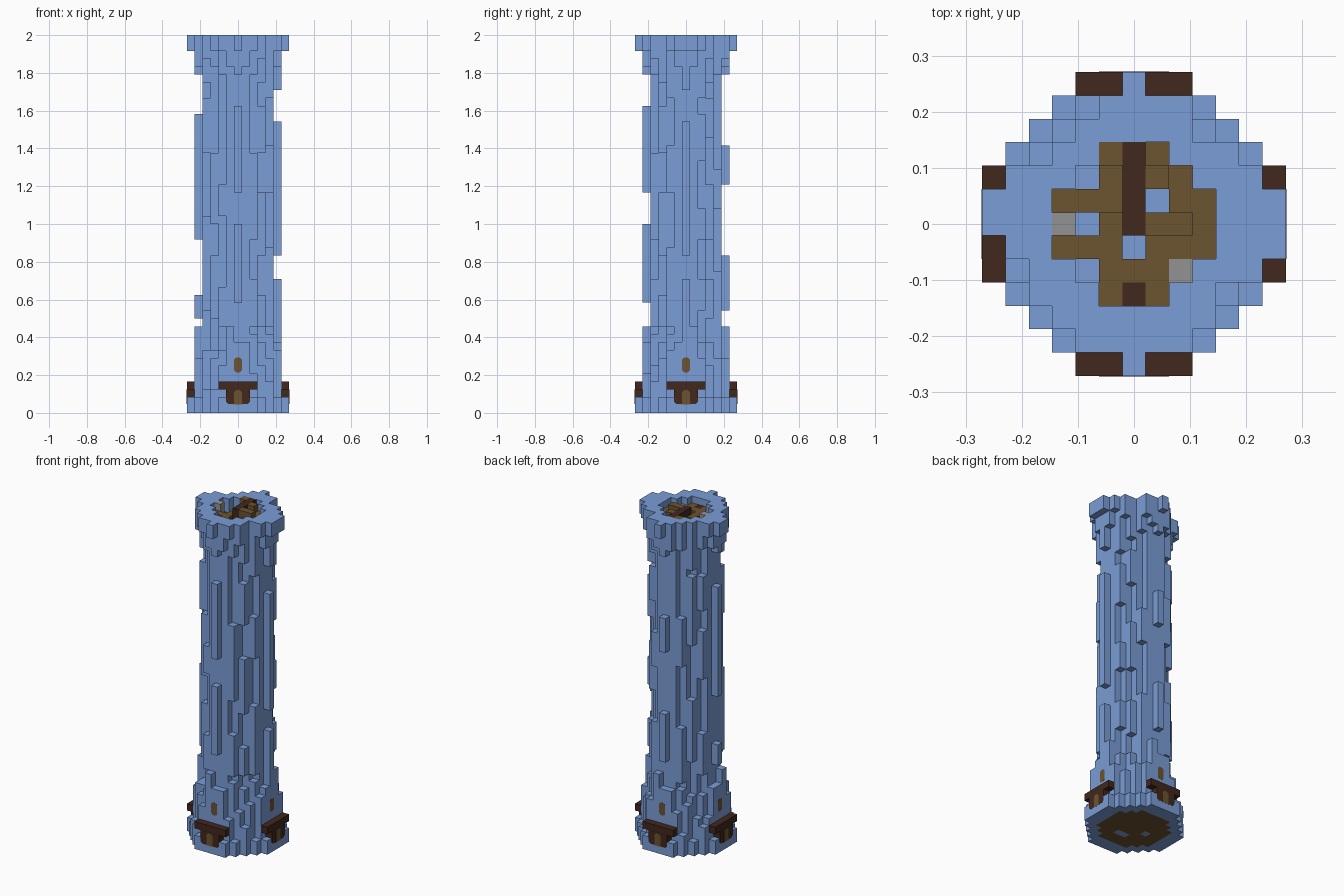
import bpy
import bmesh
import random
from mathutils import Vector

random.seed(4)
U = 2 / 48          # size of one block
TOP = 48            # height in blocks
taken = set()       # blocks already used by a part

cube = bpy.data.objects.get("Cube")
if cube:
    bpy.data.objects.remove(cube)


def material(name, rgb):
    mat = bpy.data.materials.new(name)
    mat.use_nodes = True
    mat.diffuse_color = (*rgb, 1)
    mat.node_tree.nodes["Principled BSDF"].inputs["Base Color"].default_value = (*rgb, 1)
    return mat


BLUE = material("blue stone", (0.195, 0.337, 0.67))
DARK = material("dark timber", (0.053, 0.021, 0.012))
WOOD = material("brown wood", (0.15, 0.087, 0.03))
GREY = material("grey stone", (0.29, 0.29, 0.29))


def make_object(name, bm, mat):
    mesh = bpy.data.meshes.new(name)
    bm.to_mesh(mesh)
    bm.free()
    mesh.materials.append(mat)
    obj = bpy.data.objects.new(name, mesh)
    bpy.context.collection.objects.link(obj)


def blocks(name, cells, mat):
    """Skin a set of blocks with quads on every open side."""
    cells = set(cells) - taken
    taken.update(cells)
    bm = bmesh.new()
    for cell in cells:
        c = Vector(cell)
        for axis in range(3):
            for sign in (-1, 1):
                n = Vector((0, 0, 0))
                n[axis] = sign
                if tuple(int(v) for v in c + n) in cells:
                    continue
                a = Vector((0, 0, 0))
                a[(axis + 1) % 3] = 1
                b = n.cross(a)
                mid = c + Vector((0, 0, 0.5)) + n / 2
                corners = [mid + (a * s + b * t) / 2
                           for s, t in ((-1, -1), (1, -1), (1, 1), (-1, 1))]
                bm.faces.new([bm.verts.new(p * U) for p in corners])
    bmesh.ops.remove_doubles(bm, verts=bm.verts, dist=U / 100)
    make_object(name, bm, mat)


def octagon(reach, diagonal):
    span = range(-reach, reach + 1)
    return {(i, j) for i in span for j in span if abs(i) + abs(j) <= diagonal}


def column(cell, low, high):
    return {(*cell, k) for k in range(low, high)}


def four_sides(side, out):
    """The same position on each of the four walls."""
    return [(side, -out), (out, side), (-side, out), (-out, -side)]


core = octagon(4, 5)
well = octagon(3, 4)
foot = octagon(6, 8)
PIT = 44            # depth of the gaps between the planks

# timber underside of the base, with a few stones showing through
gaps = {(-2, 0), (0, -2), (1, -2)}
blocks("base_floor", {(i, j, 0) for i, j in octagon(4, 6) - gaps}, WOOD)

# porch roofs and porch walls on the four sides
porch = set()
for s in range(-2, 3):
    for cell in four_sides(s, 6):
        porch |= column(cell, 2 if abs(s) < 2 else 3, 4)
blocks("porches", porch, DARK)

# planks, beam and loose stones in the open top
beam = {(0, j, k) for j in range(4) for k in range(PIT, TOP)}
blocks("top_beam", beam | column((0, -3), PIT, 47), DARK)
blocks("loose_stones", column((-3, 0), PIT, TOP) | column((2, -2), PIT, 47), GREY)
planks = set()
for cell in well - {(1, 1), (0, -1), (-2, 0), (-2, 2), (-2, -2)}:
    if cell in {(-1, 3), (1, 2), (1, 0), (2, 0)}:
        level = TOP
    else:
        level = 46 if cell[0] < 0 < cell[1] else 47
    planks |= column(cell, PIT, level)
blocks("top_planks", planks, WOOD)

# main shaft with its hollow top
shaft = set()
for cell in core:
    shaft |= column(cell, 0, PIT if cell in well else TOP)
blocks("shaft", shaft, BLUE)

# flared base with uneven buttress tops
base = set()
for cell in sorted(foot - core):
    i, j = abs(cell[0]), abs(cell[1])
    if max(i, j) == 6:
        height = 2
    elif i + j == 8:
        height = random.randint(2, 4)
    elif min(i, j) == 0:
        height = 9
    elif min(i, j) == 1:
        height = 11 if cell[0] * cell[1] > 0 else 9
    elif i + j == 7:
        height = random.randint(5, 8)
    else:
        height = random.randint(8, 10)
    base |= column(cell, 0, height)
blocks("base", base, BLUE)

# rim hanging down in uneven lengths
missing = {(-2, 5), (-3, 4), (-4, 3), (4, -3), (-5, -2), (3, 4)}
rim = set()
for cell in sorted(octagon(5, 7) - core - missing):
    i, j = abs(cell[0]), abs(cell[1])
    if i + j == 7:
        low = random.randint(45, 46)
    elif min(i, j) > 1:
        low = random.randint(40, 45)
    else:
        low = 43 + min(i, j)
    rim |= column(cell, low, TOP)
for cell in four_sides(0, 6) + [(6, 1), (6, -1), (-6, 1)]:
    rim |= column(cell, 46, TOP)
blocks("rim", rim, BLUE)

# raised ribs on the shaft, first the four middle ones
ribs = set()
for cell, runs in (((5, 0), ((9, 17), (20, 37), (41, 48))),
                   ((-5, 0), ((12, 15), (22, 38))),
                   ((0, -5), ((14, 24), (28, 39))),
                   ((0, 5), ((13, 20), (29, 34)))):
    for low, high in runs:
        ribs |= column(cell, low, high)
# ribs on the slanted corners
for cell in sorted(octagon(4, 6) - core):
    k = random.randint(9, 13)
    while k < 36:
        length = random.randint(4, 12)
        ribs |= column(cell, k, min(k + length, 40))
        k += length + random.randint(3, 9)
blocks("ribs", ribs, BLUE)


def plate(name, mat, out, outline):
    """Thin flat panel repeated on the four walls."""
    bm = bmesh.new()
    for x, y in ((0, -1), (1, 0), (0, 1), (-1, 0)):
        n, side = Vector((x, y, 0)), Vector((-y, x, 0))
        face = bm.faces.new([bm.verts.new(n * out + side * s + Vector((0, 0, z)))
                             for s, z in outline])
        solid = bmesh.ops.extrude_face_region(bm, geom=[face])["geom"]
        bmesh.ops.translate(bm, vec=n * 0.0006,
                            verts=[v for v in solid if isinstance(v, bmesh.types.BMVert)])
    bmesh.ops.recalc_face_normals(bm, faces=bm.faces)
    make_object(name, bm, mat)


def panel(half, low, high, cut_low, cut_high):
    """Symmetric outline with chamfered corners at the bottom and top."""
    right = [(half - cut_low, low), (half, low + cut_low),
             (half, high - cut_high), (half - cut_high, high)]
    if not cut_low:
        right.pop(0)
    if not cut_high:
        right.pop()
    return right + [(-s, z) for s, z in reversed(right)]


# door surrounds, doors and windows
plate("door_surrounds", DARK, 6.5 * U, panel(0.0625, 0.046, 0.125, 0.012, 0))
plate("doors", WOOD, 6.5 * U + 0.0006, panel(0.02, 0.044, 0.12, 0, 0.01))
plate("windows", WOOD, 5.5 * U, panel(0.02, 0.215, 0.292, 0.01, 0.01))
